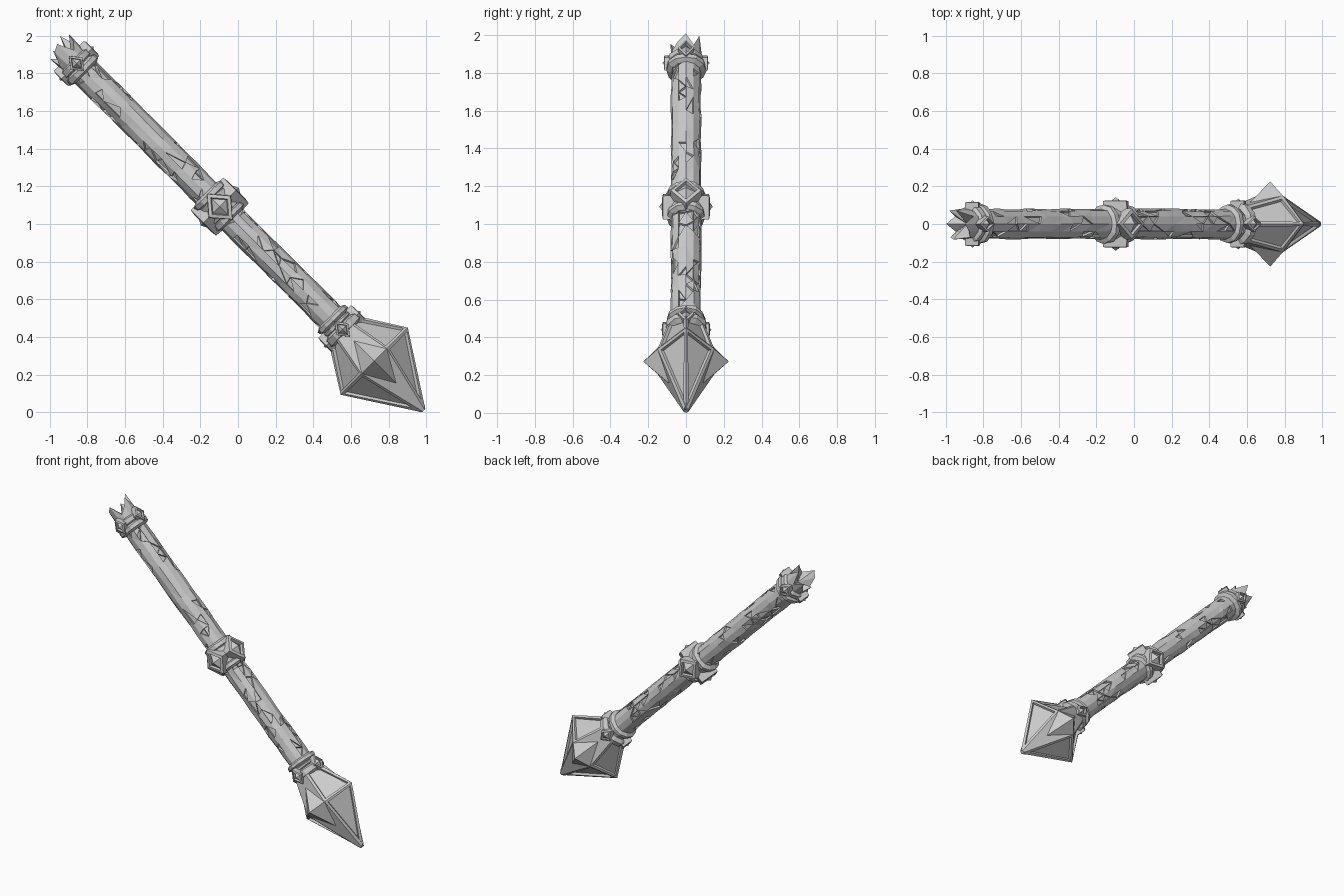
import bpy, bmesh, math, random
from mathutils import Matrix, Vector

if "Cube" in bpy.data.objects:
    bpy.data.objects.remove(bpy.data.objects["Cube"])

random.seed(7)
# Parts are built upright (tip at origin, axis = local z), then leaned 45 degrees
LEAN = Matrix.Translation((0.985, 0, 0.01)) @ Matrix.Rotation(math.radians(-45), 4, 'Y')


def finish(name, bm, local=Matrix.Identity(4)):
    bmesh.ops.recalc_face_normals(bm, faces=bm.faces)
    bm.transform(LEAN @ local)
    me = bpy.data.meshes.new(name)
    bm.to_mesh(me)
    bm.free()
    ob = bpy.data.objects.new(name, me)
    bpy.context.collection.objects.link(ob)
    return ob


def loft(rings, cap=True):
    """Skin a stack of closed loops; returns bmesh and rows of side faces."""
    bm = bmesh.new()
    loops = [[bm.verts.new(p) for p in r] for r in rings]
    n = len(rings[0])
    rows = [[bm.faces.new((a[i], a[(i + 1) % n], b[(i + 1) % n], b[i])) for i in range(n)]
            for a, b in zip(loops, loops[1:])]
    if cap:
        bm.faces.new(loops[0])
        bm.faces.new(loops[-1])
    bmesh.ops.recalc_face_normals(bm, faces=bm.faces)
    return bm, rows, loops


def circle(r, z, n=12, jr=0.0, jz=0.0):
    out = []
    for i in range(n):
        a = 2 * math.pi * i / n
        q = r + random.uniform(-jr, jr)
        out.append((q * math.cos(a), q * math.sin(a), z + random.uniform(-jz, jz)))
    return out


def hexagon(x, hx, y, z):
    return [(x, 0, z), (hx, y, z), (-hx, y, z), (-x, 0, z), (-hx, -y, z), (hx, -y, z)]


# Head: faceted double pyramid with recessed panels on the eight slanted faces
bm, rows, _ = loft([hexagon(0.013, 0.007, 0.012, 0),
                    hexagon(0.252, 0.095, 0.15, 0.37),
                    hexagon(0.105, 0.05, 0.095, 0.605)])
panels = [row[i] for row in rows for i in (0, 2, 3, 5)]
bmesh.ops.inset_individual(bm, faces=panels, thickness=0.024, depth=0)
bmesh.ops.inset_individual(bm, faces=panels, thickness=0.006, depth=-0.016)
finish("head", bm)

# Head spikes: four-sided pyramids on the front and back
for side, name in ((-1, "front"), (1, "back")):
    bm = bmesh.new()
    base = [bm.verts.new(p) for p in ((0.10, side * 0.145, 0.37), (0, side * 0.105, 0.535),
                                      (-0.10, side * 0.145, 0.37), (0, side * 0.088, 0.205))]
    apex = bm.verts.new((0, side * 0.226, 0.37))
    bm.faces.new(base)
    for i in range(4):
        bm.faces.new((base[i], base[(i + 1) % 4], apex))
    finish(name + "_head_spike", bm)


# Shaft: rough 12-sided pole with triangular chips cut into it
def shaft(name, z0, z1, rows_n):
    rings = []
    for k in range(rows_n + 1):
        end = k in (0, rows_n)
        rings.append(circle(0.08, z0 + (z1 - z0) * k / rows_n, 12,
                            0 if end else 0.003, 0 if end else 0.028))
    bm, rows, _ = loft(rings)
    tris = bmesh.ops.triangulate(bm, faces=[f for r in rows for f in r])["faces"]
    chips = random.sample(tris, int(len(tris) * 0.2))
    bmesh.ops.inset_individual(bm, faces=chips, thickness=0.003, depth=-0.011)
    finish(name, bm)


shaft("lower_shaft", 0.60, 1.50, 11)
shaft("upper_shaft", 1.50, 2.60, 13)


# Collars: bevelled bands given as (start, end, radius)
def band(name, z0, z1, r):
    c = min(0.012, (z1 - z0) * 0.3)
    bm, _, _ = loft([circle(r - 0.025, z0, 12), circle(r, z0 + c, 12, 0.003, 0.003),
                     circle(r, z1 - c, 12, 0.003, 0.003), circle(r - 0.025, z1, 12)])
    finish(name, bm)


for name, z0, z1, r in (
        ("head_collar_base", 0.575, 0.635, 0.116), ("head_collar_neck", 0.63, 0.665, 0.092),
        ("head_collar_top", 0.66, 0.705, 0.103),
        ("middle_collar_low", 1.435, 1.485, 0.102), ("middle_collar_core", 1.47, 1.60, 0.094),
        ("middle_collar_high", 1.585, 1.635, 0.104),
        ("end_collar_low", 2.535, 2.585, 0.106), ("end_collar_high", 2.58, 2.635, 0.098)):
    band(name, z0, z1, r)


# Gems: diamond frame with a recessed pyramid stone, repeated around the collars
def gem(name, z, angle, w, h, r0, r1, peak):
    def diamond(s, x):
        return [(x, s * w, 0), (x, 0, s * h), (x, -s * w, 0), (x, 0, -s * h)]
    bm, _, loops = loft([diamond(1.0, r0), diamond(0.95, r1), diamond(0.68, r1 + 0.004),
                         diamond(0.60, r1 - 0.012)], cap=False)
    bm.faces.new(loops[0])
    tip = bm.verts.new((peak, 0, 0))
    for i in range(4):
        bm.faces.new((loops[-1][i], loops[-1][(i + 1) % 4], tip))
    finish(name, bm, Matrix.Translation((0, 0, z)) @ Matrix.Rotation(angle, 4, 'Z'))


for k in range(4):
    a = k * math.pi / 2
    gem(f"middle_gem_{k}", 1.53, a, 0.085, 0.10, 0.06, 0.122, 0.142)
    gem(f"head_collar_gem_{k}", 0.61, a, 0.045, 0.06, 0.06, 0.122, 0.135)
    gem(f"end_collar_gem_{k}", 2.605, a, 0.045, 0.06, 0.05, 0.113, 0.126)

# Broken end: jagged splintered rim sinking to a hollow centre
heights = [2.745, 2.67, 2.77, 2.68, 2.74, 2.665, 2.72, 2.66, 2.73, 2.75, 2.665, 2.70]
rim = [(0.082 * math.cos(math.tau * i / 12), 0.082 * math.sin(math.tau * i / 12), h)
       for i, h in enumerate(heights)]
bm, _, loops = loft([circle(0.076, 2.57, 12), rim], cap=False)
pit = bm.verts.new((0, 0, 2.645))
for i in range(12):
    bm.faces.new((loops[1][i], loops[1][(i + 1) % 12], pit))
bm.faces.new(loops[0])
finish("broken_end", bm)
